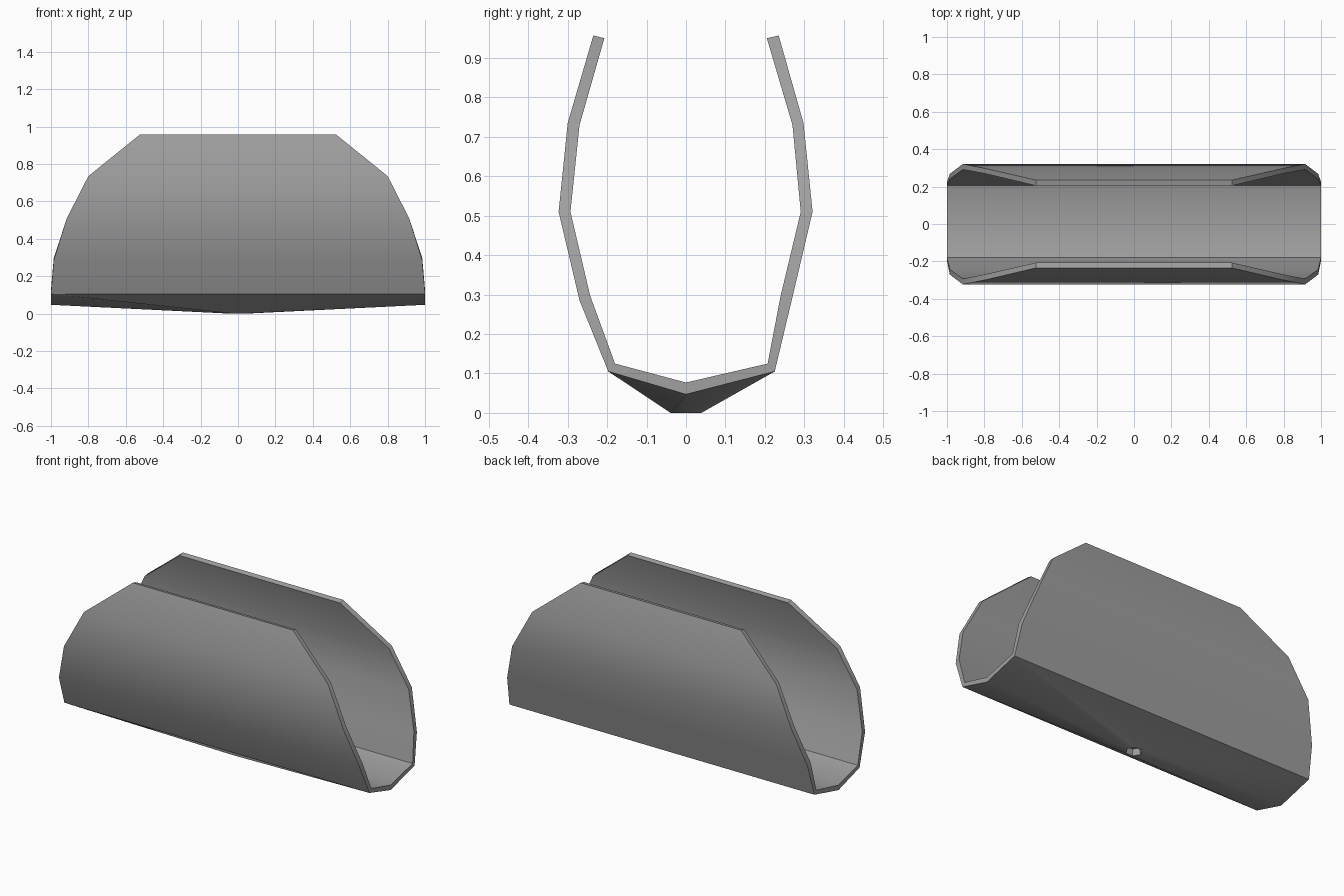
import bpy, bmesh, math

cube = bpy.data.objects.get("Cube")
if cube:
    bpy.data.objects.remove(cube)

# Plain grey material
grey = bpy.data.materials.new("grey")
grey.use_nodes = True
colour = (0.35, 0.35, 0.35, 1)
grey.diffuse_color = colour
grey.node_tree.nodes["Principled BSDF"].inputs["Base Color"].default_value = colour

# Cross-section (y, z) from the -y lip, under the keel, to the +y lip
OUTER = [(-.235, .957), (-.30, .735), (-.323, .51), (-.27, .285), (-.197, .105), (0, .047),
         (.225, .105), (.268, .285), (.321, .51), (.298, .735), (.235, .957)]
INNER = [(-.207, .95), (-.27, .73), (-.293, .51), (-.243, .297), (-.18, .125), (0, .077),
         (.207, .125), (.24, .297), (.291, .51), (.27, .73), (.205, .95)]
HALF = [.525, .80, .915, .985, 1, 1]          # half length at each level
HALF += HALF[-2::-1]
KEEL = 5

bm = bmesh.new()


def wall(points):
    return [[bm.verts.new((s * h, y, z)) for s in (-1, 1)]
            for (y, z), h in zip(points, HALF)]


# Folded shell: inner and outer walls, end rims
out, inn = wall(OUTER), wall(INNER)
for i in range(len(out) - 1):
    j = i + 1
    bm.faces.new((inn[i][0], inn[i][1], inn[j][1], inn[j][0]))
    if i not in (KEEL - 1, KEEL):
        bm.faces.new((out[i][0], out[j][0], out[j][1], out[i][1]))
    for e in (0, 1):
        bm.faces.new((out[i][e], out[j][e], inn[j][e], inn[i][e]))
for i in (0, -1):
    bm.faces.new((out[i][0], out[i][1], inn[i][1], inn[i][0]))


# Underside drawn down to a small hexagonal foot with a recess
def hexagon(radius, z):
    return [bm.verts.new((radius * math.cos(k * math.pi / 3),
                          radius * math.sin(k * math.pi / 3), z)) for k in range(6)]


border = [out[KEEL][1], out[KEEL + 1][1], out[KEEL + 1][0],
          out[KEEL][0], out[KEEL - 1][0], out[KEEL - 1][1]]
foot, recess = hexagon(.045, 0), hexagon(.035, .035)
for k in range(6):
    n = (k + 1) % 6
    if k in (1, 4):
        bm.faces.new((border[k], border[n], foot[n], foot[k]))
    else:
        bm.faces.new((border[k], border[n], foot[k]))
        bm.faces.new((border[n], foot[n], foot[k]))
    bm.faces.new((foot[k], foot[n], recess[n], recess[k]))
bm.faces.new(recess)

bmesh.ops.recalc_face_normals(bm, faces=bm.faces)
mesh = bpy.data.meshes.new("folded_shell")
bm.to_mesh(mesh)
bm.free()
mesh.materials.append(grey)
shell = bpy.data.objects.new("folded_shell", mesh)
bpy.context.collection.objects.link(shell)

# Smooth the walls, keep the rims crisp
bpy.ops.object.select_all(action='DESELECT')
shell.select_set(True)
bpy.context.view_layer.objects.active = shell
bpy.ops.object.shade_smooth_by_angle(angle=math.radians(30))
